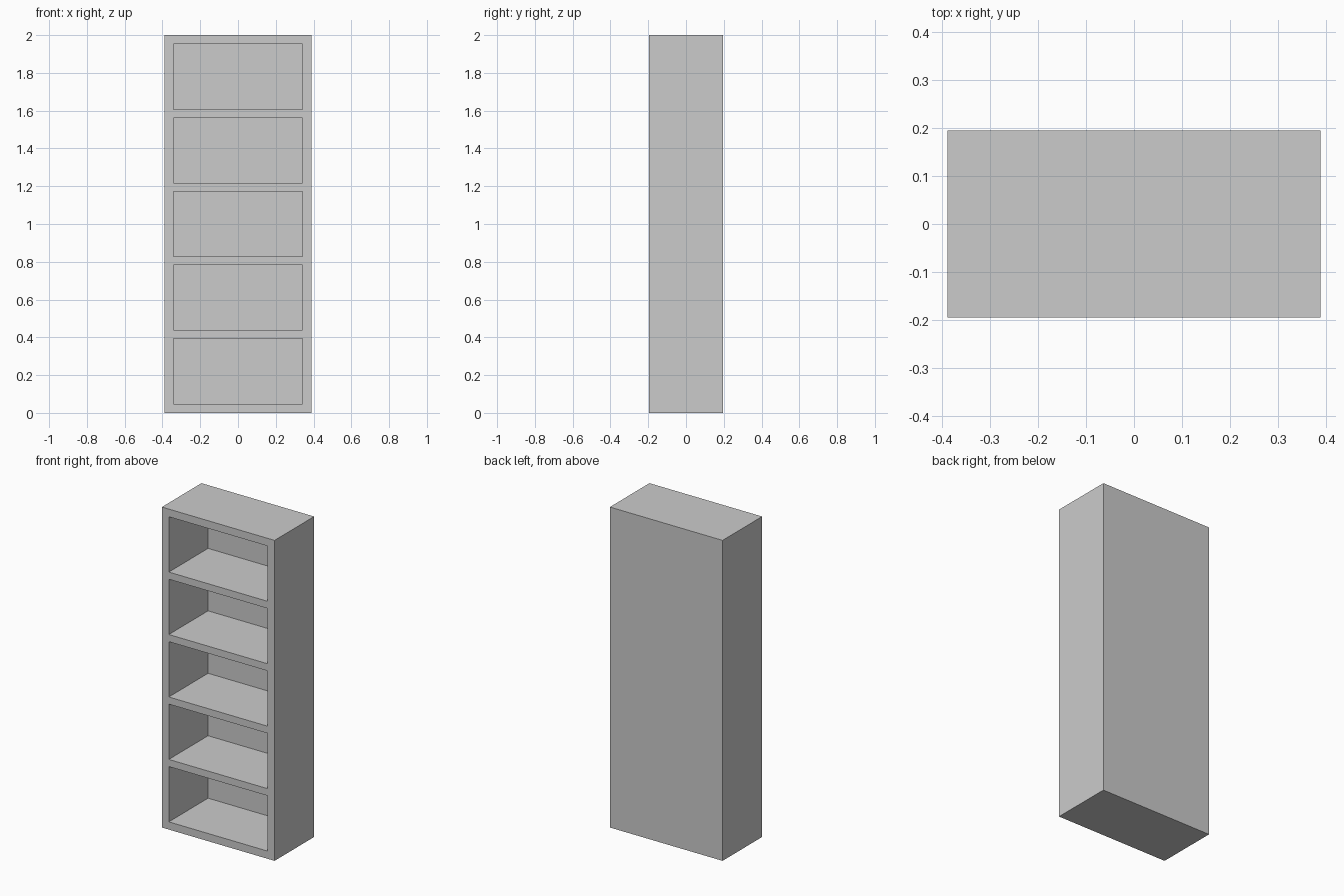
import bpy, bmesh

if "Cube" in bpy.data.objects:
    bpy.data.objects.remove(bpy.data.objects["Cube"])

W, D, H = 0.778, 0.39, 2.0       # outer size
SIDE = 0.048                     # side, top and bottom board thickness
SHELF = 0.0446                   # shelf thickness
BACK = 0.003                     # thin back panel
BAYS = 5
bay_h = (H - 2 * SIDE - (BAYS - 1) * SHELF) / BAYS

# Grid lines of the front: boards and openings alternate
xs = [-W / 2, -W / 2 + SIDE, W / 2 - SIDE, W / 2]
zs = [0.0]
for i in range(BAYS):
    start = SIDE + i * (bay_h + SHELF)
    zs += [start, start + bay_h]
zs.append(H)

bm = bmesh.new()
grid = [[bm.verts.new((x, -D / 2, z)) for x in xs] for z in zs]
openings = []
for r in range(len(zs) - 1):
    for c in range(len(xs) - 1):
        f = bm.faces.new((grid[r][c], grid[r][c + 1], grid[r + 1][c + 1], grid[r + 1][c]))
        if c == 1 and r % 2 == 1:
            openings.append(f)

# Outer shell: pull the rim back and close it with the back panel
rim = [e for e in bm.edges if e.is_boundary]
ext = bmesh.ops.extrude_edge_only(bm, edges=rim)["geom"]
bmesh.ops.translate(bm, vec=(0, D, 0), verts=[g for g in ext if isinstance(g, bmesh.types.BMVert)])
bmesh.ops.holes_fill(bm, edges=[e for e in bm.edges if e.is_boundary], sides=0)

# Shelf bays: push each opening in to the back panel
for f in openings:
    inner = bmesh.ops.extrude_discrete_faces(bm, faces=[f])["faces"][0]
    bmesh.ops.translate(bm, vec=(0, D - BACK, 0), verts=inner.verts)

# Merge coplanar strips into clean flat faces
bmesh.ops.dissolve_limit(bm, angle_limit=0.01, verts=bm.verts[:], edges=bm.edges[:])
bmesh.ops.recalc_face_normals(bm, faces=bm.faces[:])

mesh = bpy.data.meshes.new("bookcase")
bm.to_mesh(mesh)
bm.free()
bpy.context.collection.objects.link(bpy.data.objects.new("bookcase", mesh))
